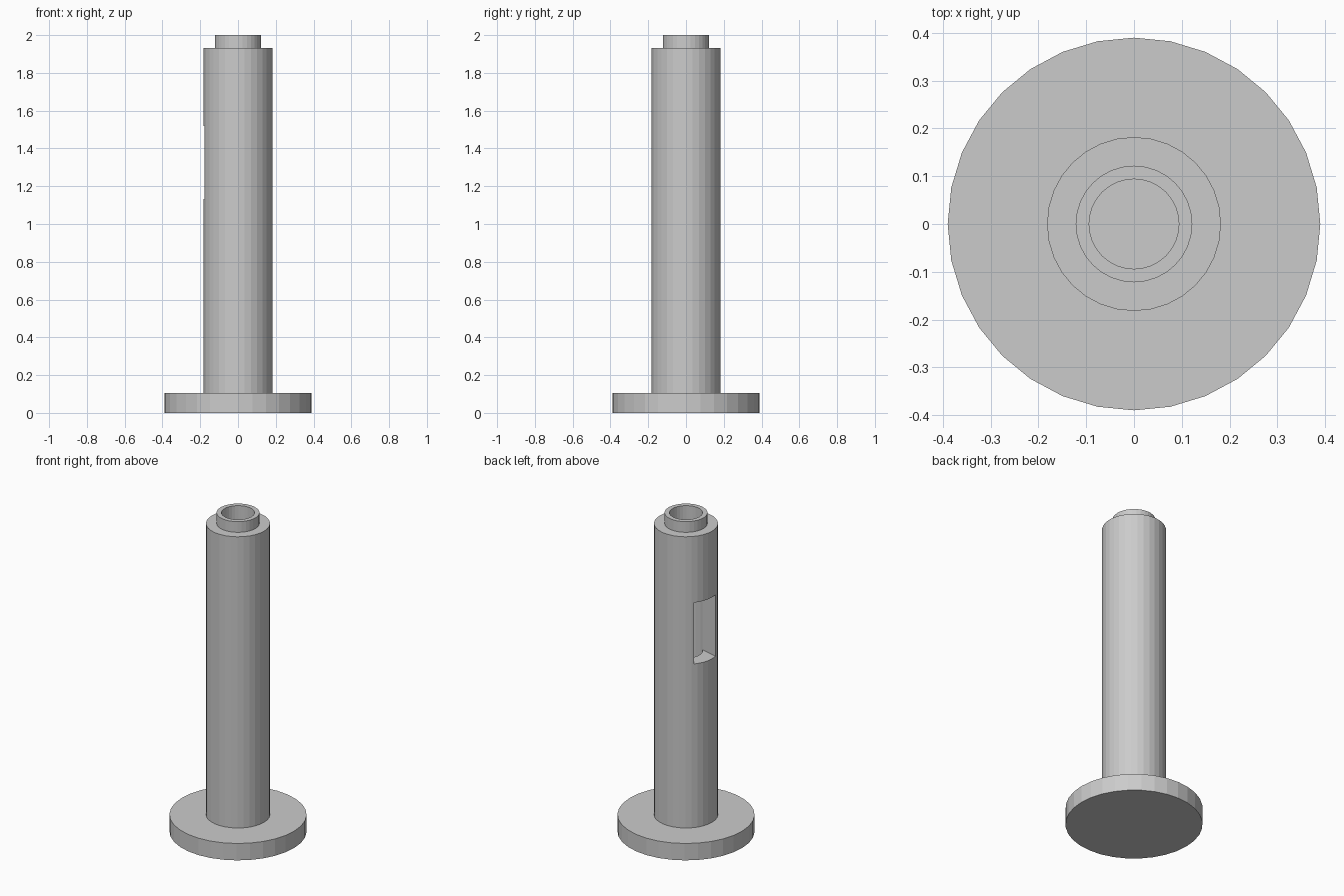
import bpy, bmesh, math
from mathutils import Matrix

if "Cube" in bpy.data.objects:
    bpy.data.objects.remove(bpy.data.objects["Cube"])

SIDES = 32

grey = bpy.data.materials.new("light_grey")
grey.diffuse_color = (0.6, 0.6, 0.6, 1.0)
grey.use_nodes = True
grey.node_tree.nodes["Principled BSDF"].inputs["Base Color"].default_value = grey.diffuse_color


def new_object(name, bm):
    mesh = bpy.data.meshes.new(name)
    bmesh.ops.recalc_face_normals(bm, faces=bm.faces)
    bm.to_mesh(mesh)
    bm.free()
    obj = bpy.data.objects.new(name, mesh)
    bpy.context.collection.objects.link(obj)
    mesh.materials.append(grey)
    return obj


def lathe(name, profile):
    """Closed solid of revolution; the profile starts and ends on the axis."""
    bm = bmesh.new()
    rings = []
    for r, z in profile:
        if r == 0:
            rings.append(None)
        else:
            rings.append([bm.verts.new((r * math.cos(2 * math.pi * i / SIDES),
                                        r * math.sin(2 * math.pi * i / SIDES), z))
                          for i in range(SIDES)])
    for a, b in zip(rings, rings[1:]):
        if a is None or b is None:
            bm.faces.new(a or b)          # flat disc cap
            continue
        for i in range(SIDES):
            j = (i + 1) % SIDES
            bm.faces.new((a[i], a[j], b[j], b[i]))
    return new_object(name, bm)


# Flanged base, hollow tube and narrower collar as one solid
tube = lathe("flanged_tube", [
    (0, 0), (0.39, 0), (0.39, 0.106),         # base disc
    (0.182, 0.106), (0.182, 1.933),           # tube wall
    (0.122, 1.933), (0.122, 2.0),             # collar
    (0.094, 2.0), (0.094, 0.106), (0, 0.106)  # bore
])

# Rectangular window cut through one wall into the bore
bm = bmesh.new()
bmesh.ops.create_cube(bm, size=1.0, matrix=(
    Matrix.Rotation(math.radians(166), 4, 'Z')
    @ Matrix.Translation((0.17, 0, 1.325))
    @ Matrix.Diagonal((0.3, 0.16, 0.385, 1))))
cutter = new_object("window_cutter", bm)
cutter.hide_render = True

cut = tube.modifiers.new("window", 'BOOLEAN')
cut.operation = 'DIFFERENCE'
cut.solver = 'EXACT'
cut.object = cutter
bpy.context.view_layer.objects.active = tube
bpy.ops.object.modifier_apply(modifier=cut.name)
bpy.data.objects.remove(cutter)
